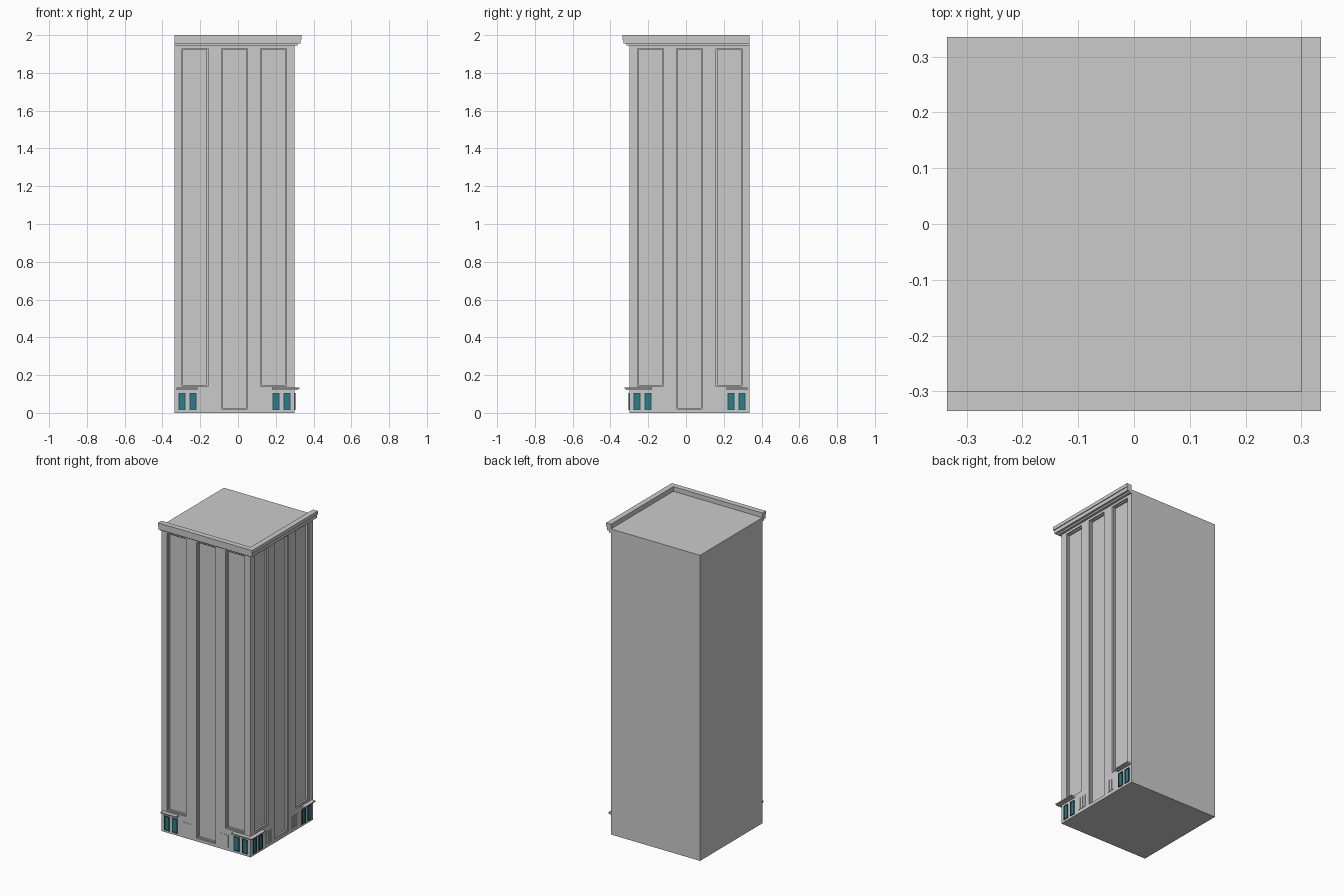
import bpy, bmesh

if "Cube" in bpy.data.objects:
    bpy.data.objects.remove(bpy.data.objects["Cube"])

F, B = 0.30, 0.335          # facade plane and rear plane offsets


def make_object(name, bm, mat=None):
    bmesh.ops.recalc_face_normals(bm, faces=bm.faces)
    me = bpy.data.meshes.new(name)
    bm.to_mesh(me)
    bm.free()
    ob = bpy.data.objects.new(name, me)
    bpy.context.collection.objects.link(ob)
    if mat:
        me.materials.append(mat)
    return ob


def add_box(bm, x0, x1, y0, y1, z0, z1):
    vs = bmesh.ops.create_cube(bm, size=1)["verts"]
    for v in vs:
        v.co = ((x0 + x1) / 2 + v.co.x * (x1 - x0),
                (y0 + y1) / 2 + v.co.y * (y1 - y0),
                (z0 + z1) / 2 + v.co.z * (z1 - z0))


def facade_box(bm, a, b, z0, z1, inner, outer):
    """Box on the front wall, repeated diagonally mirrored on the right wall."""
    add_box(bm, a, b, -F - outer, -F - inner, z0, z1)
    add_box(bm, F + inner, F + outer, -b, -a, z0, z1)


def corner_sweep(name, profile, start):
    """Sweep an (offset, z) profile around the front right corner."""
    bm = bmesh.new()
    rings = [[bm.verts.new((start, -F - o, z)) for o, z in profile],
             [bm.verts.new((F + o, -F - o, z)) for o, z in profile],
             [bm.verts.new((F + o, -start, z)) for o, z in profile]]
    n = len(profile)
    for r, s in zip(rings, rings[1:]):
        for i in range(n):
            j = (i + 1) % n
            bm.faces.new((r[i], r[j], s[j], s[i]))
    bm.faces.new(rings[0])
    bm.faces.new(rings[-1])
    return make_object(name, bm)


# Tower body with stepped recessed panels on two facades
bm = bmesh.new()
add_box(bm, -B, F, -F, B, 0, 1.97)
tower = make_object("tower_body", bm)
panels = [(-0.297, -0.16, 0.14), (-0.087, 0.05, 0.02), (0.12, 0.257, 0.14)]
for inset, depth in ((0, 0.008), (0.007, 0.02)):
    bm = bmesh.new()
    for a, b, z0 in panels:
        facade_box(bm, a + inset, b - inset, z0 + inset, 1.93 - inset, -depth, 0.05)
    cutter = make_object("panel_cutter", bm)
    cutter.hide_render = True
    mod = tower.modifiers.new("recess", 'BOOLEAN')
    mod.operation = 'DIFFERENCE'
    mod.solver = 'EXACT'
    mod.object = cutter
    bpy.context.view_layer.objects.active = tower
    bpy.ops.object.modifier_apply(modifier=mod.name)
    bpy.data.objects.remove(cutter)

# Cornice that also forms the parapet
corner_sweep("cornice", [(0, 1.945), (0.016, 1.945), (0.016, 1.955), (0.03, 1.955),
                         (0.03, 1.978), (0.035, 1.978), (0.035, 2.0), (0, 2.0)], -B)

# Canopies over the shop windows: one wraps the corner, two at the far ends
lip = [(0, 0.122), (0.018, 0.122), (0.018, 0.127), (0.026, 0.127), (0.026, 0.134), (0, 0.134)]
corner_sweep("corner_canopy", lip, 0.18)
bm = bmesh.new()
facade_box(bm, -0.325, -0.215, 0.122, 0.127, 0, 0.018)
facade_box(bm, -0.325, -0.215, 0.127, 0.134, 0, 0.026)
make_object("end_canopies", bm)

# Shop windows: dark frames, centre mullion and teal panes
teal = bpy.data.materials.new("teal_glass")
teal.diffuse_color = (0.03, 0.2, 0.25, 1)
teal.use_nodes = True
teal.node_tree.nodes["Principled BSDF"].inputs["Base Color"].default_value = teal.diffuse_color
dark = bpy.data.materials.new("dark_teal_frame")
dark.diffuse_color = (0.015, 0.09, 0.115, 1)
dark.use_nodes = True
dark.node_tree.nodes["Principled BSDF"].inputs["Base Color"].default_value = dark.diffuse_color
frames, panes = bmesh.new(), bmesh.new()
for a in (-0.315, -0.256, 0.183, 0.242):
    b, z0, z1, t = a + 0.036, 0.014, 0.106, 0.005
    facade_box(panes, a + t, b - t, z0 + t, z1 - t, -0.002, 0.002)
    for p, q, lo, hi in ((a, a + t, z0, z1), (b - t, b, z0, z1),
                         (a + t, b - t, z0, z0 + t), (a + t, b - t, z1 - t, z1)):
        facade_box(frames, p, q, lo, hi, -0.002, 0.005)
make_object("window_frames", frames, dark)
make_object("window_panes", panes, teal)

# Vertical louvre slats between the windows and the centre panel
bm = bmesh.new()
for a in (-0.178, 0.083):
    for i in range(3):
        x = a + i * 0.022
        facade_box(bm, x, x + 0.014, 0.022, 0.1, -0.002, 0.003)
make_object("louvre_slats", bm)
